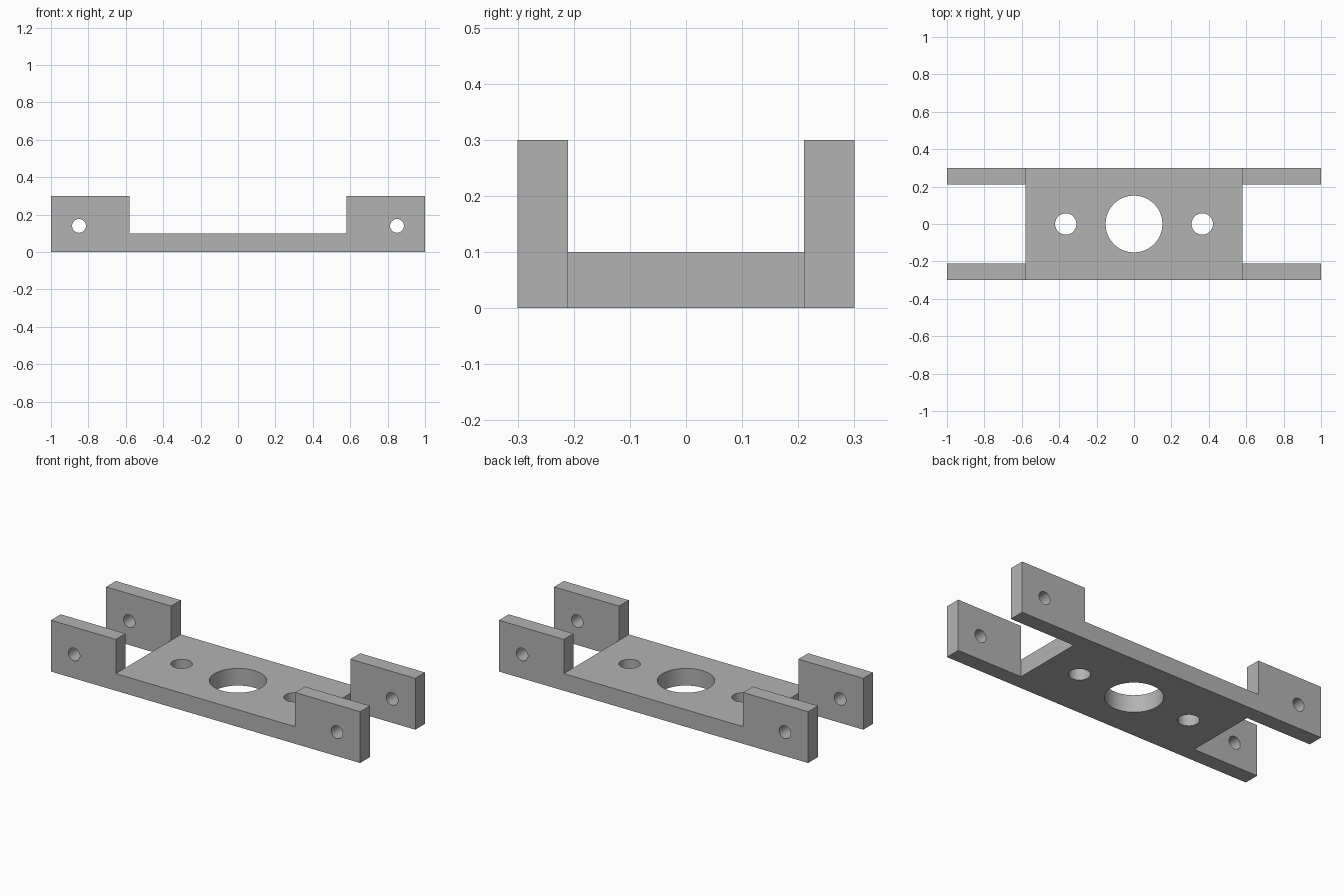
import bpy, bmesh, math
from mathutils import Matrix

cube = bpy.data.objects.get("Cube")
if cube:
    bpy.data.objects.remove(cube, do_unlink=True)

# Main dimensions
HALF_LENGTH, HALF_WIDTH = 1.0, 0.3
PLATE_X, ARM_Y = 0.58, 0.21
PLATE_H, ARM_H = 0.1, 0.3

grey = bpy.data.materials.new("grey")
grey.use_nodes = True
colour = (0.45, 0.45, 0.45, 1)
grey.diffuse_color = colour
grey.node_tree.nodes["Principled BSDF"].inputs["Base Color"].default_value = colour


def make_object(name, bm):
    mesh = bpy.data.meshes.new(name)
    bm.to_mesh(mesh)
    bm.free()
    mesh.materials.append(grey)
    obj = bpy.data.objects.new(name, mesh)
    bpy.context.collection.objects.link(obj)
    return obj


def raise_faces(bm, faces, height):
    """Extrude faces straight up and leave no faces inside."""
    new = bmesh.ops.extrude_face_region(bm, geom=faces)["geom"]
    verts = [g for g in new if isinstance(g, bmesh.types.BMVert)]
    bmesh.ops.translate(bm, verts=verts, vec=(0, 0, height))
    return [g for g in new if isinstance(g, bmesh.types.BMFace)]


def is_arm(face):
    return abs(face.calc_center_median().x) > PLATE_X


# H-shaped footprint, thickened into a plate, with raised arms at the corners
bm = bmesh.new()
xs = (-HALF_LENGTH, -PLATE_X, PLATE_X, HALF_LENGTH)
ys = (-HALF_WIDTH, -ARM_Y, ARM_Y, HALF_WIDTH)
for i in range(3):
    for j in range(3):
        if i != 1 and j == 1:
            continue  # open slot between the arms
        corners = ((i, j), (i + 1, j), (i + 1, j + 1), (i, j + 1))
        bm.faces.new([bm.verts.new((xs[a], ys[b], 0)) for a, b in corners])
bmesh.ops.remove_doubles(bm, verts=bm.verts[:], dist=0.0001)
footprint = bm.faces[:]
top = raise_faces(bm, footprint, PLATE_H)
# Restore the underside if the extrusion consumed it
if not any(f.calc_center_median().z < 0.001 for f in bm.faces):
    for f in top:
        ring = [min(bm.verts, key=lambda v: (v.co.xy - w.co.xy).length + abs(v.co.z))
                for w in f.verts]
        bm.faces.new(ring)
raise_faces(bm, [f for f in top if is_arm(f)], ARM_H - PLATE_H)
# Drop any leftover faces buried under the raised arms
buried = [f for f in bm.faces if is_arm(f) and abs(f.normal.z) > 0.9
          and abs(f.calc_center_median().z - PLATE_H) < 0.001]
bmesh.ops.delete(bm, geom=buried, context="FACES_ONLY")
bmesh.ops.recalc_face_normals(bm, faces=bm.faces[:])
bmesh.ops.dissolve_limit(bm, angle_limit=0.01, verts=bm.verts[:], edges=bm.edges[:])
bracket = make_object("bracket", bm)


def drill(x, z, radius, axis):
    """Cut a round hole through the bracket along one axis."""
    bm = bmesh.new()
    turn = Matrix.Rotation(math.pi / 2, 4, "X") if axis == "y" else Matrix()
    bmesh.ops.create_cone(bm, cap_ends=True, segments=48, radius1=radius,
                          radius2=radius, depth=1,
                          matrix=Matrix.Translation((x, 0, z)) @ turn)
    cutter = make_object("hole_cutter", bm)
    cutter.hide_render = True
    mod = bracket.modifiers.new("hole", "BOOLEAN")
    mod.operation, mod.solver, mod.object = "DIFFERENCE", "EXACT", cutter
    bpy.ops.object.modifier_apply(modifier=mod.name)
    bpy.data.objects.remove(cutter, do_unlink=True)


bpy.ops.object.select_all(action="DESELECT")
bracket.select_set(True)
bpy.context.view_layer.objects.active = bracket

# Large centre bore, two mounting holes, and pin holes through the arms
drill(0, 0, 0.152, "z")
for side in (-1, 1):
    drill(side * 0.365, 0, 0.057, "z")
    drill(side * 0.85, 0.14, 0.037, "y")

bpy.ops.object.shade_smooth_by_angle(angle=math.radians(30))
